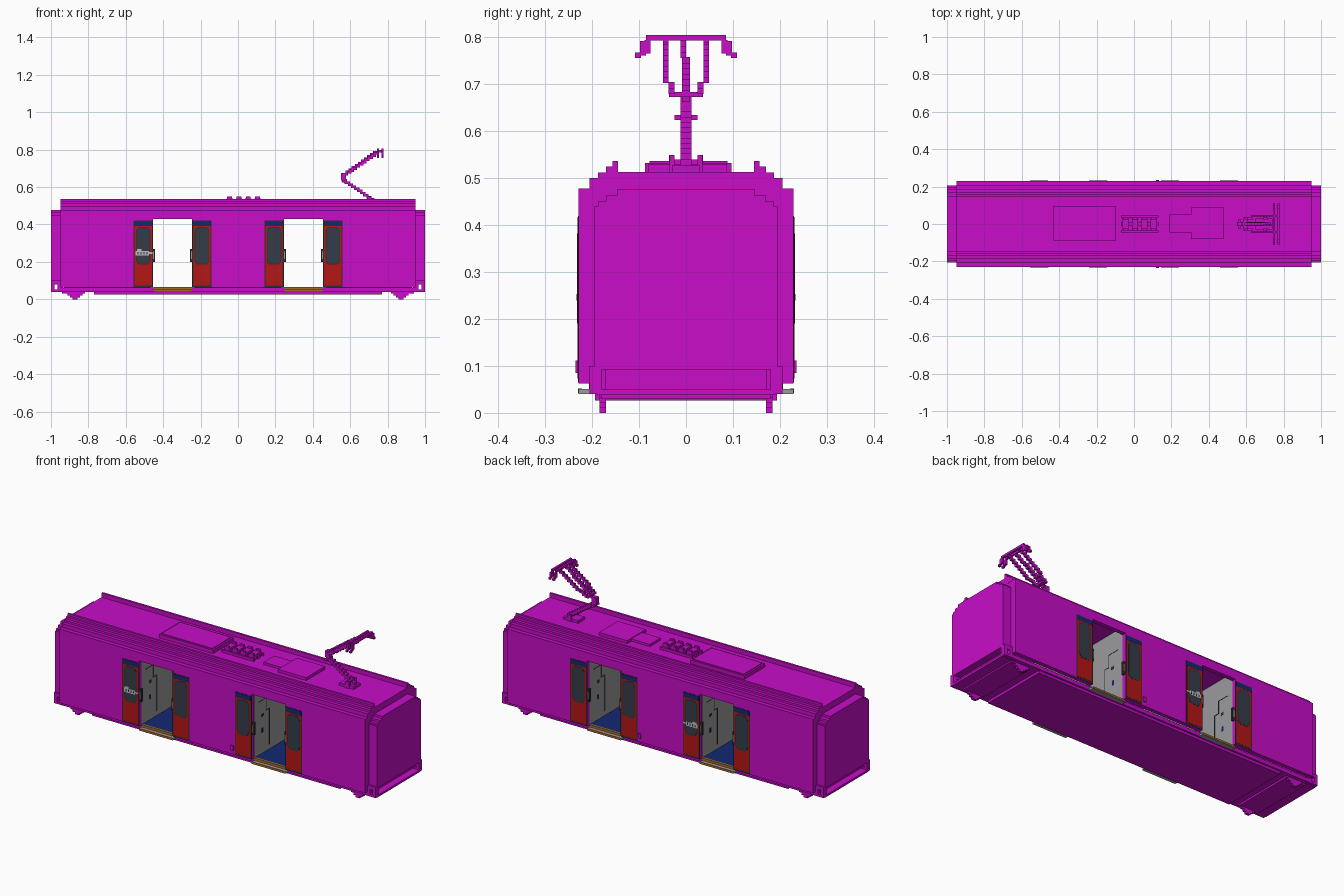
import bpy, bmesh
from mathutils import Matrix, Vector

if "Cube" in bpy.data.objects:
    bpy.data.objects.remove(bpy.data.objects["Cube"], do_unlink=True)


def material(name, r, g, b):
    m = bpy.data.materials.new(name)
    m.use_nodes = True
    m.diffuse_color = (r, g, b, 1)
    bsdf = next(n for n in m.node_tree.nodes if n.type == 'BSDF_PRINCIPLED')
    bsdf.inputs["Base Color"].default_value = (r, g, b, 1)
    return m


MAGENTA = material("magenta", 0.58, 0.004, 0.58)
RED = material("door red", 0.46, 0.008, 0.008)
BLUE = material("dark blue", 0.006, 0.022, 0.16)
GLASS = material("dark glass", 0.035, 0.045, 0.065)
RUBBER = material("rubber", 0.03, 0.03, 0.03)
GREY = material("panel grey", 0.33, 0.33, 0.34)
ORANGE = material("step orange", 0.36, 0.15, 0.03)
SILVER = material("light grey", 0.5, 0.5, 0.52)


def finish(name, bm, mat):
    bmesh.ops.recalc_face_normals(bm, faces=bm.faces)
    me = bpy.data.meshes.new(name)
    bm.to_mesh(me)
    bm.free()
    me.materials.append(mat)
    ob = bpy.data.objects.new(name, me)
    bpy.context.collection.objects.link(ob)
    return ob


def boxes(name, mat, *dims):
    """One object made of boxes given as x0, x1, y0, y1, z0, z1."""
    bm = bmesh.new()
    for x0, x1, y0, y1, z0, z1 in dims:
        centre = Vector(((x0 + x1) / 2, (y0 + y1) / 2, (z0 + z1) / 2))
        size = (abs(x1 - x0), abs(y1 - y0), abs(z1 - z0), 1)
        bmesh.ops.create_cube(bm, size=1, matrix=Matrix.Translation(centre) @ Matrix.Diagonal(size))
    return finish(name, bm, mat)


def prism(name, mat, pts, axis, a, b):
    """Extrude a flat outline along x (points y,z) or y (points x,z)."""
    bm = bmesh.new()
    place = (lambda p: (a, *p)) if axis == 'x' else (lambda p: (p[0], a, p[1]))
    face = bm.faces.new([bm.verts.new(place(p)) for p in pts])
    out = bmesh.ops.extrude_face_region(bm, geom=[face])["geom"]
    step = Vector((b - a, 0, 0)) if axis == 'x' else Vector((0, b - a, 0))
    bmesh.ops.translate(bm, vec=step, verts=[v for v in out if isinstance(v, bmesh.types.BMVert)])
    return finish(name, bm, mat)


def mirrored(half):
    return half + [(-y, z) for y, z in reversed(half)]


SIDES = ((-1, "front"), (1, "back"))
ENDS = ((-1, "right"), (1, "left"))
DOORS = (-0.35, 0.35)

# Roof with stepped shoulders and a raised rail along each edge
prism("roof", MAGENTA, mirrored([
    (0.229, 0.474), (0.229, 0.478), (0.206, 0.478), (0.206, 0.5), (0.187, 0.5), (0.187, 0.512),
    (0.17, 0.512), (0.17, 0.525), (0.157, 0.525), (0.157, 0.537), (0.145, 0.537), (0.145, 0.513)]),
    'x', -0.95, 0.95)

# Floor, underframe plate and interior floor covering
boxes("underframe", MAGENTA, (-0.95, 0.95, -0.205, 0.205, 0.04, 0.06),
      (-0.77, 0.77, -0.194, 0.194, 0.026, 0.04))
boxes("floor_covering", BLUE, (-0.93, 0.93, -0.2, 0.2, 0.06, 0.064))

# Side walls with two doorways each
comb = [(-0.95, 0.063)]
for c in DOORS:
    comb += [(c - 0.105, 0.063), (c - 0.105, 0.43), (c + 0.105, 0.43), (c + 0.105, 0.063)]
comb += [(0.95, 0.063), (0.95, 0.474), (-0.95, 0.474)]
for s, side in SIDES:
    prism(side + "_wall", MAGENTA, comb, 'y', s * 0.206, s * 0.229)
    boxes(side + "_wall_fitting", MAGENTA, (0.118, 0.134, s * 0.225, s * 0.235, 0.085, 0.112))

# Ends: stepped cab box, corner ears with slots, bumper shelf and recessed panel
end_outline = mirrored([(0.195, 0.092), (0.195, 0.44), (0.187, 0.44), (0.187, 0.45),
                        (0.17, 0.45), (0.17, 0.463), (0.147, 0.463), (0.147, 0.477)])
for e, end in ENDS:
    boxes(end + "_bulkhead", MAGENTA, (e * 0.935, e * 0.949, -0.206, 0.206, 0.06, 0.476))
    prism(end + "_end_box", MAGENTA, end_outline, 'x', e * 0.945, e)
    boxes(end + "_bumper_shelf", MAGENTA, (e * 0.94, e, -0.19, 0.19, 0.038, 0.05),
          (e * 0.82, e * 0.94, -0.18, 0.18, 0.03, 0.041),
          (e * 0.94, e * 0.96, -0.172, 0.172, 0.05, 0.092))
    ears = []
    for s, _ in SIDES:
        y = (s * 0.18, s * 0.206)
        ears += [(e * 0.945, e * 0.965, *y, 0.04, 0.1), (e * 0.98, e, *y, 0.04, 0.1),
                 (e * 0.965, e * 0.98, *y, 0.04, 0.052), (e * 0.965, e * 0.98, *y, 0.08, 0.1)]
    boxes(end + "_corner_ears", MAGENTA, *ears)

# Stepped guards below the floor near each end
for e, end in ENDS:
    for s, side in SIDES:
        c, y = e * 0.872, (s * 0.17, s * 0.184)
        boxes(f"{end}_{side}_track_guard", MAGENTA,
              *[(c - w, c + w, *y, z, z + h) for w, z, h in
                ((0.054, 0.032, 0.018), (0.04, 0.021, 0.011), (0.026, 0.01, 0.011), (0.013, 0, 0.01))])

# Open sliding doors, entry steps and partitions
for c in DOORS:
    tag = "right" if c < 0 else "left"
    for s, side in SIDES:
        for d in (-1, 1):
            m = c + d * 0.157
            name = f"{side}_{tag}_door_{'a' if d < 0 else 'b'}"
            x0, x1 = m - 0.052, m + 0.052
            boxes(name + "_seal", RUBBER, (x0, x1, s * 0.226, s * 0.230, 0.065, 0.42))
            boxes(name + "_leaf", RED, (x0 + 0.006, x1 - 0.006, s * 0.227, s * 0.231, 0.073, 0.392))
            boxes(name + "_header", BLUE, (x0 + 0.004, x1 - 0.004, s * 0.227, s * 0.2315, 0.392, 0.417))
            for part, mat, g, y in (("_window_frame", RUBBER, 0.004, 0.2315), ("_window", GLASS, 0, 0.232)):
                w, lo, hi, k = 0.035 + g, 0.19 - g, 0.382 + g, 0.016
                right = [(w - k, lo), (w - k / 3, lo + k / 2), (w, lo + 1.5 * k),
                         (w, hi - 1.5 * k), (w - k / 3, hi - k / 2), (w - k, hi)]
                prism(name + part, mat, [(m + x, z) for x, z in mirrored(right)], 'y', s * 0.228, s * y)
            # Grab rail on the doorway edge
            edge = c + d * 0.105
            boxes(name + "_grab_rail", RUBBER, (edge, edge - d * 0.012, s * 0.21, s * 0.222, 0.2, 0.27))
            boxes(name + "_grab_clip", GREY, (edge, edge - d * 0.007, s * 0.209, s * 0.225, 0.215, 0.255))
            # Notice strip carried by one door per side
            if c < 0 and d == s:
                boxes(name + "_notice", SILVER,
                      (m - 0.04, m + 0.03, s * 0.23, s * 0.2325, 0.235, 0.258),
                      (m - 0.034, m - 0.01, s * 0.23, s * 0.2325, 0.258, 0.268),
                      (m + 0.01, m + 0.05, s * 0.23, s * 0.2325, 0.243, 0.252))
                boxes(name + "_notice_marks", RUBBER,
                      *[(m - 0.03 + i * 0.016, m - 0.024 + i * 0.016, s * 0.231, s * 0.233, 0.24, 0.253)
                        for i in range(4)])
        step = f"{side}_{tag}_step"
        boxes(step, GREY, (c - 0.105, c + 0.105, s * 0.205, s * 0.229, 0.04, 0.051))
        boxes(step + "_edge", ORANGE, (c - 0.1, c + 0.1, s * 0.222, s * 0.2305, 0.042, 0.052),
              (c - 0.103, c + 0.103, s * 0.195, s * 0.2065, 0.05, 0.0645))
    for d in (-1, 1):
        name = f"{tag}_partition_{'a' if d < 0 else 'b'}"
        x = c + d * 0.105
        f = x - d * 0.0015
        boxes(name, GREY, (x, x + d * 0.012, -0.2055, 0.2055, 0.06, 0.474))
        for s, side in SIDES:
            boxes(f"{name}_{side}_trim", RUBBER,
                  (x, f, s * 0.07, s * 0.073, 0.09, 0.29), (x, f, s * 0.07, s * 0.1, 0.29, 0.293),
                  (x, f, s * 0.1, s * 0.103, 0.29, 0.36), (x, f, s * 0.1, s * 0.17, 0.36, 0.363),
                  (x, f, s * 0.12, s * 0.14, 0.27, 0.285))
            boxes(f"{name}_{side}_label", BLUE, (x, f, s * 0.125, s * 0.14, 0.18, 0.205))

# Rooftop equipment
boxes("roof_unit", MAGENTA, (-0.43, -0.095, -0.087, 0.097, 0.51, 0.533),
      (-0.42, -0.105, -0.078, 0.088, 0.533, 0.537))
boxes("roof_hatch", MAGENTA, (0.305, 0.48, -0.08, 0.087, 0.51, 0.53),
      (0.19, 0.31, -0.045, 0.05, 0.51, 0.526))
vents = []
for i in range(4):
    x = -0.045 + i * 0.05
    vents += [(x - 0.017, x + 0.017, -0.036, 0.036, 0.51, 0.54),
              (x - 0.013, x + 0.013, 0.024, 0.036, 0.51, 0.549),
              (x - 0.013, x + 0.013, -0.036, -0.024, 0.51, 0.549)]
vents += [(-0.07, 0.13, s * 0.036, s * 0.046, 0.512, 0.527) for s in (-1, 1)]
vents += [(-0.07, 0.13, -0.012, 0.012, 0.512, 0.53)]
boxes("roof_resistors", MAGENTA, *vents)


def staircase(x0, z0, x1, z1, n, path):
    """Stepped arm; path(t) gives its y range at fraction t."""
    dx, dz = (x1 - x0) / n, (z1 - z0) / n
    pad = 0.006 if dx > 0 else -0.006
    return [(x0 + i * dx - pad, x0 + (i + 1) * dx + pad, *path((i + 0.5) / n),
             z0 + i * dz, z0 + (i + 1) * dz + 0.002) for i in range(n)]


# Current collector: base, lower arm, forked upper arm, head
boxes("collector_base", MAGENTA, (0.65, 0.74, -0.03, 0.03, 0.512, 0.528),
      (0.69, 0.715, -0.035, -0.025, 0.512, 0.549), (0.69, 0.715, 0.025, 0.035, 0.512, 0.549))
boxes("collector_lower_arm", MAGENTA,
      *staircase(0.725, 0.528, 0.56, 0.64, 10, lambda t: (-0.012, 0.012)),
      (0.55, 0.578, -0.012, 0.012, 0.638, 0.675), (0.556, 0.572, -0.025, 0.025, 0.624, 0.635))
fork = [(0.582, 0.606, -0.036, 0.036, 0.673, 0.684)]
for s in (-1, 1):
    fork += staircase(0.597, 0.68, 0.765, 0.797, 10,
                      lambda t: (s * 0.025, s * 0.037) if t < 0.25 else (s * 0.037, s * 0.049))
fork += staircase(0.565, 0.662, 0.745, 0.792, 11,
                  lambda t: (-0.008, 0.009) if t < 0.7 else (-0.012, 0.0))
boxes("collector_upper_arm", MAGENTA, *fork)
head = [(0.742, 0.777, s * 0.037, s * 0.049, 0.788, 0.797) for s in (-1, 1)]
for x in (0.744, 0.767):
    head.append((x, x + 0.011, -0.085, 0.085, 0.793, 0.805))
    for s in (-1, 1):
        head += [(x, x + 0.011, s * 0.076, s * 0.088, 0.766, 0.795),
                 (x, x + 0.011, s * 0.085, s * 0.098, 0.762, 0.792),
                 (x, x + 0.011, s * 0.096, s * 0.109, 0.756, 0.768)]
boxes("collector_head", MAGENTA, *head)
